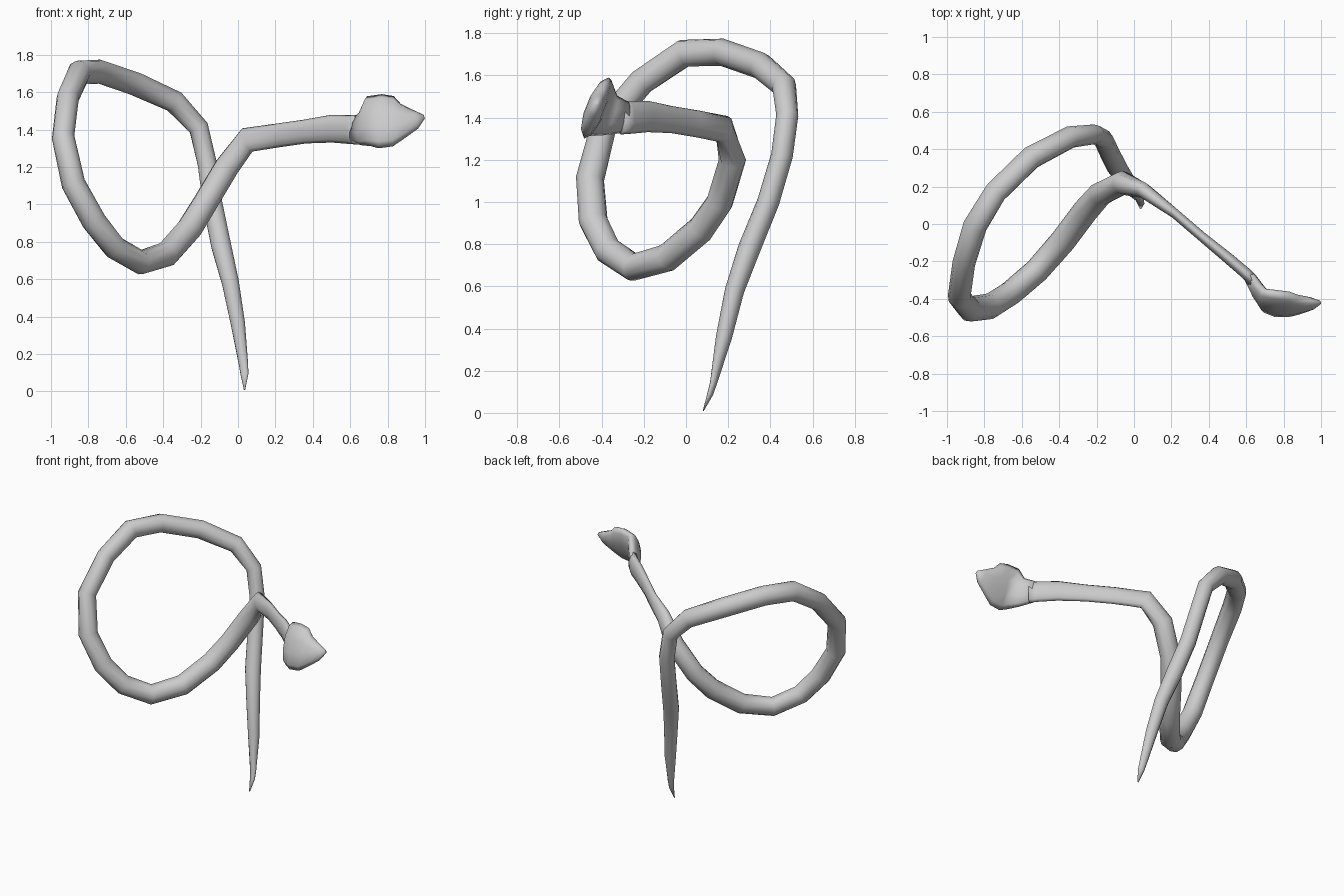
import bpy, bmesh, math
from mathutils import Vector

SIDES = 10


def loft(name, stations, up):
    """Skin oval rings (x, y, z, half height, half width) along a path."""
    pts = [Vector(s[:3]) for s in stations]
    up = Vector(up)
    bm = bmesh.new()
    rings = []
    for i, s in enumerate(stations):
        a, b = pts[max(i - 1, 0)], pts[min(i + 1, len(pts) - 1)]
        t = (b - a).normalized()
        up = (up - t * up.dot(t)).normalized()   # carry the frame along the path
        side = t.cross(up)
        ring = []
        for k in range(SIDES):
            ang = 2 * math.pi * k / SIDES + math.pi / 2
            ring.append(bm.verts.new(pts[i] + up * s[3] * math.sin(ang) + side * s[4] * math.cos(ang)))
        rings.append(ring)
    for r0, r1 in zip(rings, rings[1:]):
        for k in range(SIDES):
            j = (k + 1) % SIDES
            bm.faces.new((r0[k], r0[j], r1[j], r1[k]))
    bm.faces.new(rings[0])
    bm.faces.new(rings[-1])
    bmesh.ops.recalc_face_normals(bm, faces=bm.faces)
    me = bpy.data.meshes.new(name)
    bm.to_mesh(me)
    bm.free()
    ob = bpy.data.objects.new(name, me)
    bpy.context.collection.objects.link(ob)
    for p in me.polygons:
        p.use_smooth = True
    return ob


# Body path from neck to tail tip: x, y, z, radius
path = [
    (0.64, -0.31, 1.40, 0.080), (0.60, -0.265, 1.40, 0.077), (0.50, -0.18, 1.405, 0.074),
    (0.36, -0.065, 1.39, 0.064), (0.22, 0.055, 1.37, 0.064), (0.05, 0.18, 1.345, 0.070),
    (-0.06, 0.22, 1.20, 0.068), (-0.18, 0.16, 1.00, 0.068), (-0.26, 0.07, 0.87, 0.070),
    (-0.38, -0.09, 0.735, 0.070), (-0.52, -0.25, 0.69, 0.068), (-0.66, -0.37, 0.77, 0.068),
    (-0.77, -0.44, 0.91, 0.070), (-0.88, -0.455, 1.11, 0.068), (-0.935, -0.39, 1.36, 0.064),
    (-0.91, -0.21, 1.57, 0.064), (-0.85, -0.01, 1.705, 0.068), (-0.74, 0.17, 1.71, 0.066),
    (-0.55, 0.355, 1.645, 0.066), (-0.34, 0.465, 1.55, 0.062), (-0.21, 0.48, 1.41, 0.055),
    (-0.165, 0.455, 1.22, 0.054), (-0.135, 0.39, 1.00, 0.055), (-0.09, 0.30, 0.78, 0.056),
    (-0.04, 0.23, 0.58, 0.048), (0.0, 0.18, 0.36, 0.040), (0.03, 0.13, 0.14, 0.026),
    (0.035, 0.115, 0.09, 0.022), (0.035, 0.082, 0.01, 0.004),
]


def flatten(x):
    # the neck is squashed sideways, the coils are round
    return 0.42 if x > 0.2 else 0.6 if x > 0 else 0.95


loft("body", [(x, y, z, r, r * flatten(x)) for x, y, z, r in path], (0, 0, 1))

# Flat, tilted, arrow-shaped head
head = [
    (0.62, -0.285, 1.40, 0.075, 0.03), (0.665, -0.36, 1.41, 0.10, 0.038),
    (0.70, -0.41, 1.445, 0.145, 0.042), (0.76, -0.425, 1.445, 0.156, 0.045),
    (0.83, -0.43, 1.445, 0.145, 0.045), (0.88, -0.43, 1.445, 0.10, 0.042),
    (0.95, -0.425, 1.455, 0.055, 0.03), (0.995, -0.42, 1.47, 0.012, 0.01),
]
loft("head", head, (0, 0.35, 1))
